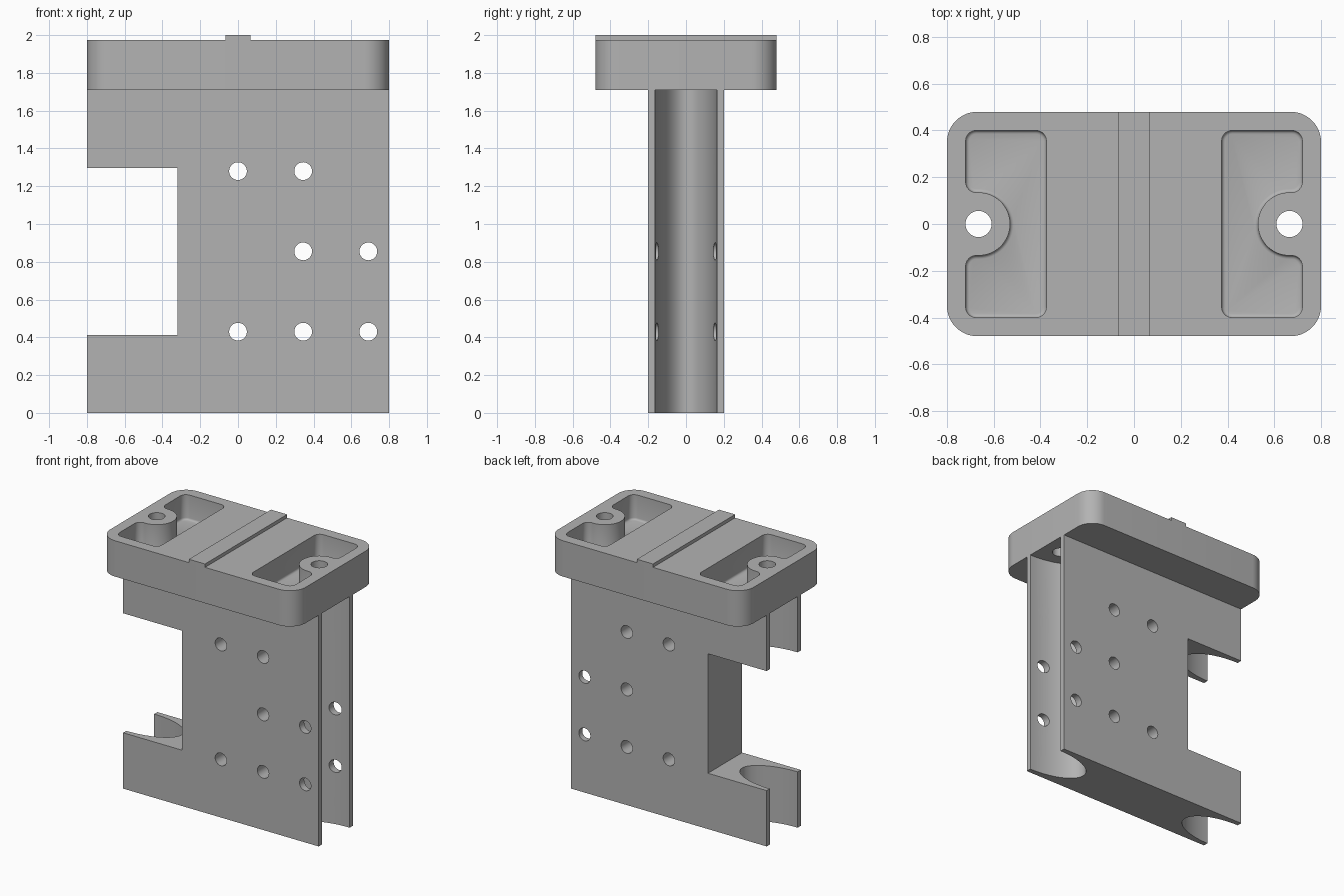
import bpy, bmesh, math
from mathutils import Vector

cube = bpy.data.objects.get("Cube")
if cube:
    bpy.data.objects.remove(cube, do_unlink=True)

grey = bpy.data.materials.new("plain_grey")
grey.use_nodes = True
COLOUR = (0.45, 0.45, 0.45, 1)
grey.diffuse_color = COLOUR
grey.node_tree.nodes["Principled BSDF"].inputs["Base Color"].default_value = COLOUR


def arc(cx, cy, rx, ry, start, end, steps):
    """Points along an elliptical arc, angles in degrees."""
    angles = [math.radians(start + (end - start) * i / steps) for i in range(steps + 1)]
    return [(cx + rx * math.cos(a), cy + ry * math.sin(a)) for a in angles]


def rounded(corner, before, after, radius, steps=8):
    """Round a right-angled corner between two neighbouring directions."""
    c = Vector(corner)
    u = (Vector(before) - c).normalized() * radius
    v = (Vector(after) - c).normalized() * radius
    centre = c + u + v
    quarter = [math.pi / 2 * i / steps for i in range(steps + 1)]
    return [tuple(centre - v * math.cos(a) - u * math.sin(a)) for a in quarter]


def prism(bm, outline, low, high):
    """Extrude a plan outline from low to high; return the lower face."""
    verts = [bm.verts.new((x, y, low)) for x, y in outline]
    base = bm.faces.new(verts)
    top = bmesh.ops.extrude_face_region(bm, geom=[base], use_keep_orig=True)
    moved = [g for g in top["geom"] if isinstance(g, bmesh.types.BMVert)]
    bmesh.ops.translate(bm, verts=moved, vec=(0, 0, high - low))
    return base


def finish(name, bm):
    bmesh.ops.recalc_face_normals(bm, faces=bm.faces[:])
    mesh = bpy.data.meshes.new(name)
    bm.to_mesh(mesh)
    bm.free()
    mesh.materials.append(grey)
    obj = bpy.data.objects.new(name, mesh)
    bpy.context.collection.objects.link(obj)
    return obj


def cut(obj, cutter):
    """Subtract the cutter, then discard it."""
    mod = obj.modifiers.new("cut", "BOOLEAN")
    mod.operation = "DIFFERENCE"
    mod.solver = "EXACT"
    mod.object = cutter
    bpy.context.view_layer.objects.active = obj
    bpy.ops.object.modifier_apply(modifier=mod.name)
    bpy.data.objects.remove(cutter, do_unlink=True)


def box(x0, x1, y0, y1):
    return [(x0, y0), (x1, y0), (x1, y1), (x0, y1)]


W, CAP_Y, WEB_Y = 0.8, 0.48, 0.2
CAP_LOW, CAP_HIGH = 1.71, 1.975
SLOT_Y, SLOT_DEPTH = 0.163, 0.34

# Upright body with an elliptical channel down each end
bm = bmesh.new()
plan = [(-W, -WEB_Y), (W, -WEB_Y)]
plan += arc(W, 0, SLOT_DEPTH, SLOT_Y, 270, 90, 48)
plan += [(W, WEB_Y), (-W, WEB_Y)]
plan += arc(-W, 0, SLOT_DEPTH, SLOT_Y, 90, -90, 48)
prism(bm, plan, 0, CAP_LOW)
body = finish("upright_body", bm)

# Side notch
bm = bmesh.new()
prism(bm, box(-1, -0.32, -0.5, 0.5), 0.413, 1.297)
cut(body, finish("notch_cutter", bm))

# Cross holes: three rows, the middle row without its first hole
bm = bmesh.new()
for z in (0.43, 0.855, 1.28):
    for x in (0, 0.345, 0.69):
        if x == 0 and z == 0.855:
            continue
        before = set(bm.verts)
        prism(bm, arc(0, 0, 0.047, 0.047, 0, 348.75, 31), -0.5, 0.5)
        for v in set(bm.verts) - before:
            v.co = (v.co.x + x, v.co.z, v.co.y + z)
cut(body, finish("hole_cutter", bm))

# Cap plate with rounded corners
bm = bmesh.new()
corners = box(-W, W, -CAP_Y, CAP_Y)
plan = []
for i, c in enumerate(corners):
    plan += rounded(c, corners[i - 1], corners[(i + 1) % 4], 0.13, 12)
prism(bm, plan, CAP_LOW, CAP_HIGH)
cap = finish("cap_plate", bm)

# Pockets that leave a round boss at the outer wall
BOSS_X, BOSS_R = 0.665, 0.135
X0, X1, Y1 = 0.375, 0.72, 0.4
bm = bmesh.new()
for side in (1, -1):
    plan = rounded((X0, -Y1), (X0, 0), (X1, -Y1), 0.045)
    plan += rounded((X1, -Y1), (X0, -Y1), (X1, 0), 0.045)
    plan += rounded((X1, -BOSS_R), (X1, -Y1), (X0, -BOSS_R), 0.045)
    plan += arc(BOSS_X, 0, BOSS_R, BOSS_R, 270, 90, 32)
    plan += rounded((X1, BOSS_R), (X0, BOSS_R), (X1, Y1), 0.045)
    plan += rounded((X1, Y1), (X1, 0), (X0, Y1), 0.045)
    plan += rounded((X0, Y1), (X1, Y1), (X0, 0), 0.045)
    base = prism(bm, [(x * side, y) for x, y in plan], 1.79, 2.2)
    bmesh.ops.bevel(bm, geom=list(base.edges), offset=0.015, segments=3,
                    profile=0.5, affect="EDGES")
cut(cap, finish("pocket_cutter", bm))

# Vertical screw holes through the bosses
bm = bmesh.new()
for side in (1, -1):
    prism(bm, arc(side * BOSS_X, 0, 0.056, 0.056, 0, 352.5, 47), 1.6, 2.2)
cut(cap, finish("screw_hole_cutter", bm))

# Raised rib across the cap
bm = bmesh.new()
prism(bm, box(-0.066, 0.066, -CAP_Y, CAP_Y), CAP_HIGH, 2)
rib = finish("centre_rib", bm)

# Smooth curved walls, keep edges crisp
bpy.ops.object.select_all(action="DESELECT")
for obj in (body, cap, rib):
    obj.select_set(True)
bpy.context.view_layer.objects.active = body
bpy.ops.object.shade_smooth_by_angle(angle=math.radians(32))
